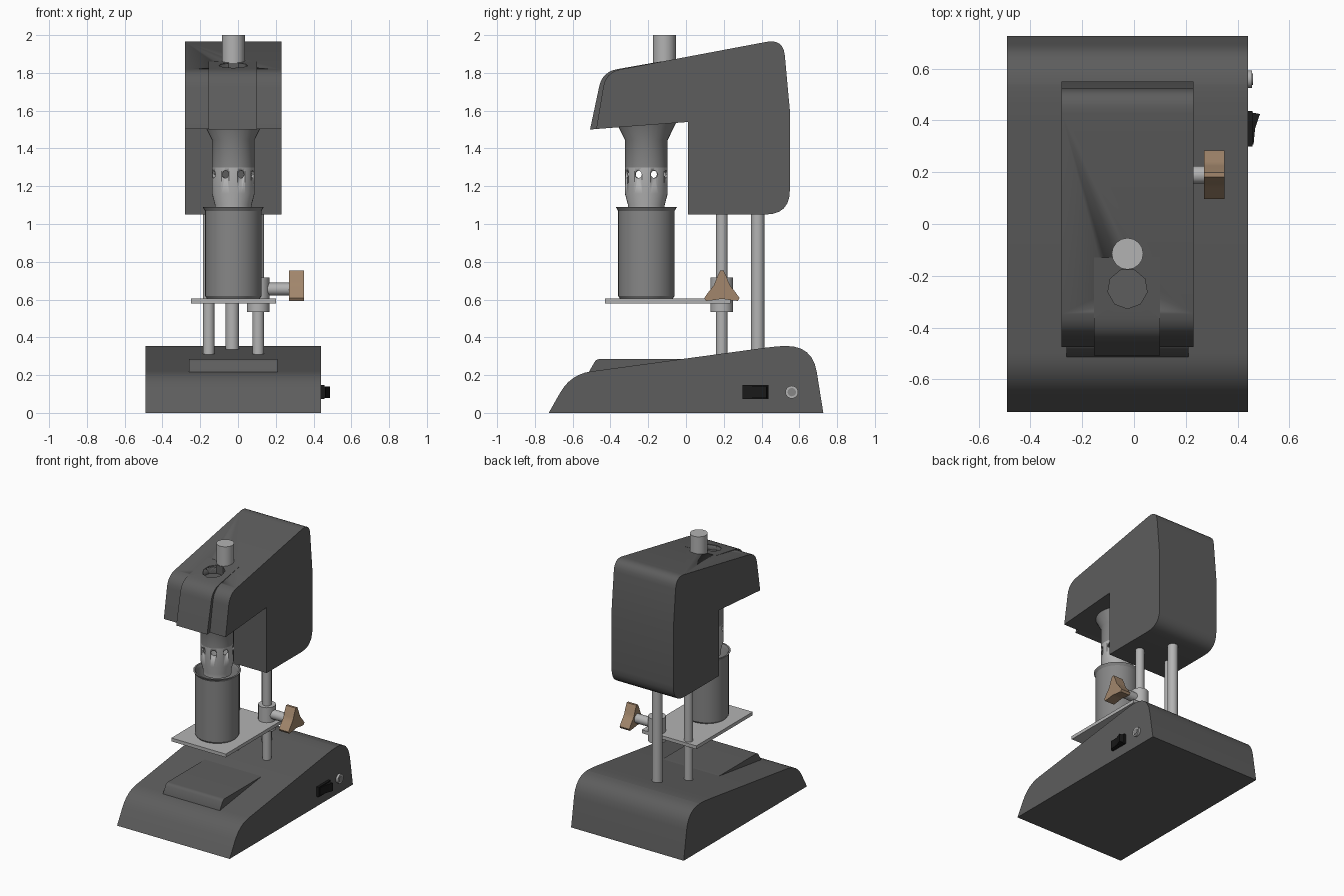
import bpy, bmesh, math
from mathutils import Vector, Matrix

if "Cube" in bpy.data.objects:
    bpy.data.objects.remove(bpy.data.objects["Cube"])


def material(name, rgb):
    m = bpy.data.materials.new(name)
    m.diffuse_color = (*rgb, 1)
    m.use_nodes = True
    m.node_tree.nodes["Principled BSDF"].inputs["Base Color"].default_value = m.diffuse_color
    return m


DARK = material("dark_grey", (0.11, 0.11, 0.11))
MID = material("mid_grey", (0.24, 0.24, 0.24))
LIGHT = material("light_grey", (0.45, 0.45, 0.45))
BROWN = material("brown", (0.36, 0.24, 0.15))
BLACK = material("black", (0.01, 0.01, 0.01))


def finish(name, bm, mat, angle=30):
    bmesh.ops.recalc_face_normals(bm, faces=bm.faces)
    me = bpy.data.meshes.new(name)
    bm.to_mesh(me)
    bm.free()
    ob = bpy.data.objects.new(name, me)
    bpy.context.collection.objects.link(ob)
    if mat:
        me.materials.append(mat)
    bpy.ops.object.select_all(action='DESELECT')
    ob.select_set(True)
    bpy.context.view_layer.objects.active = ob
    bpy.ops.object.shade_smooth_by_angle(angle=math.radians(angle))
    return ob


def rounded(points, steps=6):
    """Expand (y, z, setback) corners into curved corners."""
    out = []
    for i, p in enumerate(points):
        c = Vector(p[:2])
        if len(p) == 2:
            out.append(c)
            continue
        a = Vector(points[i - 1][:2])
        b = Vector(points[(i + 1) % len(points)][:2])
        a = c + (a - c).normalized() * p[2]
        b = c + (b - c).normalized() * p[2]
        for k in range(steps + 1):
            t = k / steps
            out.append(a * (1 - t) ** 2 + c * (2 * t * (1 - t)) + b * t * t)
    return out


def extrude_x(name, points, x0, x1, mat):
    bm = bmesh.new()
    face = bm.faces.new([bm.verts.new((x0, y, z)) for y, z in rounded(points)])
    ext = bmesh.ops.extrude_face_region(bm, geom=[face], use_keep_orig=True)
    bmesh.ops.translate(bm, vec=(x1 - x0, 0, 0),
                        verts=[v for v in ext["geom"] if isinstance(v, bmesh.types.BMVert)])
    return finish(name, bm, mat)


def lathe(name, x, y, profile, mat, sides=32):
    """Spin a closed (radius, z) outline around a vertical axis."""
    bm = bmesh.new()
    rings = []
    for k in range(sides):
        a = 2 * math.pi * k / sides
        rings.append([bm.verts.new((x + r * math.cos(a), y + r * math.sin(a), z))
                      for r, z in profile])
    n = len(profile)
    for k in range(sides):
        p, q = rings[k], rings[(k + 1) % sides]
        for j in range(n):
            bm.faces.new((p[j], q[j], q[(j + 1) % n], p[(j + 1) % n]))
    bmesh.ops.remove_doubles(bm, verts=bm.verts, dist=1e-6)
    return finish(name, bm, mat)


def add_cylinder(bm, centre, radius, depth, sides, rot=Matrix()):
    bmesh.ops.create_cone(bm, cap_ends=True, segments=sides, radius1=radius, radius2=radius,
                          depth=depth, matrix=Matrix.Translation(centre) @ rot)


def rod(name, a, b, radius, mat, sides=20):
    a, b = Vector(a), Vector(b)
    bm = bmesh.new()
    rot = (b - a).to_track_quat('Z', 'Y').to_matrix().to_4x4()
    add_cylinder(bm, (a + b) / 2, radius, (b - a).length, sides, rot)
    return finish(name, bm, mat)


def box(name, lo, hi, mat):
    return extrude_x(name, [(lo[1], lo[2]), (hi[1], lo[2]), (hi[1], hi[2]), (lo[1], hi[2])],
                     lo[0], hi[0], mat)


def cut(targets, cutter):
    cutter.hide_render = True
    for ob in targets:
        mod = ob.modifiers.new("cut", 'BOOLEAN')
        mod.operation, mod.solver, mod.object = 'DIFFERENCE', 'EXACT', cutter
        bpy.context.view_layer.objects.active = ob
        bpy.ops.object.modifier_apply(modifier=mod.name)
    bpy.data.objects.remove(cutter)


CX, CY = -0.025, -0.21   # axis of drive and cup

# base with raised pad
extrude_x("base", [(-0.727, 0), (-0.61, 0.205, 0.11), (0.42, 0.345), (0.50, 0.354, 0.04),
                   (0.67, 0.355, 0.14), (0.727, 0)], -0.49, 0.44, DARK)
extrude_x("base_pad", [(-0.515, 0.19), (-0.515, 0.215), (-0.475, 0.285, 0.02),
                       (0.0, 0.285), (0.0, 0.19)], -0.26, 0.21, DARK)

# head housing with proud front panel and dial recess
head = extrude_x("head", [(-0.475, 1.503), (-0.425, 1.804, 0.08), (0.515, 1.981, 0.09),
                          (0.55, 1.6), (0.55, 1.05, 0.13), (0.01, 1.05), (0.01, 1.54)],
                 -0.28, 0.23, DARK)
panel = extrude_x("head_panel", [(-0.508, 1.5), (-0.443, 1.806, 0.08), (-0.13, 1.861),
                                 (-0.3, 1.6), (-0.44, 1.506)], -0.155, 0.10, DARK)
cut([head, panel], rod("recess_cutter", (CX, -0.25, 1.79), (CX, -0.25, 1.95), 0.077, DARK, 9))
rod("top_knob", (CX, -0.115, 1.80), (CX, -0.115, 2.0), 0.061, LIGHT, 16)

# drive neck and vented collar
lathe("drive_neck", CX, CY, [(0, 1.56), (0.17, 1.56), (0.113, 1.445), (0.113, 1.30), (0, 1.30)], MID)
collar = lathe("vent_collar", CX, CY, [(0.113, 1.30), (0.113, 1.16), (0.097, 1.10), (0.097, 1.07),
                                       (0.085, 1.07), (0.085, 1.10), (0.10, 1.16), (0.10, 1.30)], LIGHT)
bm = bmesh.new()
for i in range(8):
    a = math.radians(22.5 + 45 * i)
    d = Vector((math.cos(a), math.sin(a), 0))
    add_cylinder(bm, Vector((CX, CY, 1.263)) + d * 0.11, 0.02, 0.06, 12,
                 d.to_track_quat('Z', 'Y').to_matrix().to_4x4())
cut([collar], finish("vent_cutter", bm, None))

# open cup with lip
lathe("cup", CX, CY, [(0, 0.605), (0.14, 0.605), (0.15, 0.62), (0.15, 1.07), (0.162, 1.09),
                      (0.150, 1.09), (0.140, 1.07), (0.140, 0.625), (0, 0.625)], MID)

# posts
for name, x, y, r, z in (("left_post", -0.155, 0.19, 0.031, 0.30),
                         ("right_post", 0.107, 0.19, 0.031, 0.30),
                         ("rear_post", -0.03, 0.38, 0.036, 0.32)):
    rod(name, (x, y, z), (x, y, 1.07), r, LIGHT)

# platform and clamp
box("platform", (-0.25, -0.43, 0.58), (0.20, 0.235, 0.605), LIGHT)
rod("clamp_sleeve", (0.107, 0.19, 0.535), (0.107, 0.19, 0.717), 0.06, LIGHT, 24)
rod("clamp_screw", (0.13, 0.19, 0.655), (0.28, 0.19, 0.655), 0.034, LIGHT)

# three-lobed clamp knob
star = []
for i in range(3):
    for deg, r in ((-5, 0.103), (5, 0.103), (22, 0.070), (42, 0.053), (60, 0.049),
                   (78, 0.053), (98, 0.070)):
        a = math.radians(90 + 120 * i + deg)
        star.append((0.19 + r * math.cos(a), 0.652 + r * math.sin(a)))
extrude_x("clamp_knob", star, 0.27, 0.35, BROWN)

# rocker switch and power socket
box("switch_frame", (0.43, 0.30, 0.073), (0.458, 0.437, 0.147), BLACK)
bm = bmesh.new()
face = bm.faces.new([bm.verts.new((x, y, 0.08)) for x, y in
                     ((0.45, 0.307), (0.462, 0.307), (0.468, 0.37), (0.487, 0.425), (0.45, 0.432))])
ext = bmesh.ops.extrude_face_region(bm, geom=[face], use_keep_orig=True)
bmesh.ops.translate(bm, vec=(0, 0, 0.06),
                    verts=[v for v in ext["geom"] if isinstance(v, bmesh.types.BMVert)])
finish("switch_rocker", bm, BLACK, 15)
rod("power_socket", (0.43, 0.56, 0.11), (0.456, 0.56, 0.11), 0.034, LIGHT)
rod("power_socket_pin", (0.44, 0.56, 0.11), (0.459, 0.56, 0.11), 0.022, MID)
